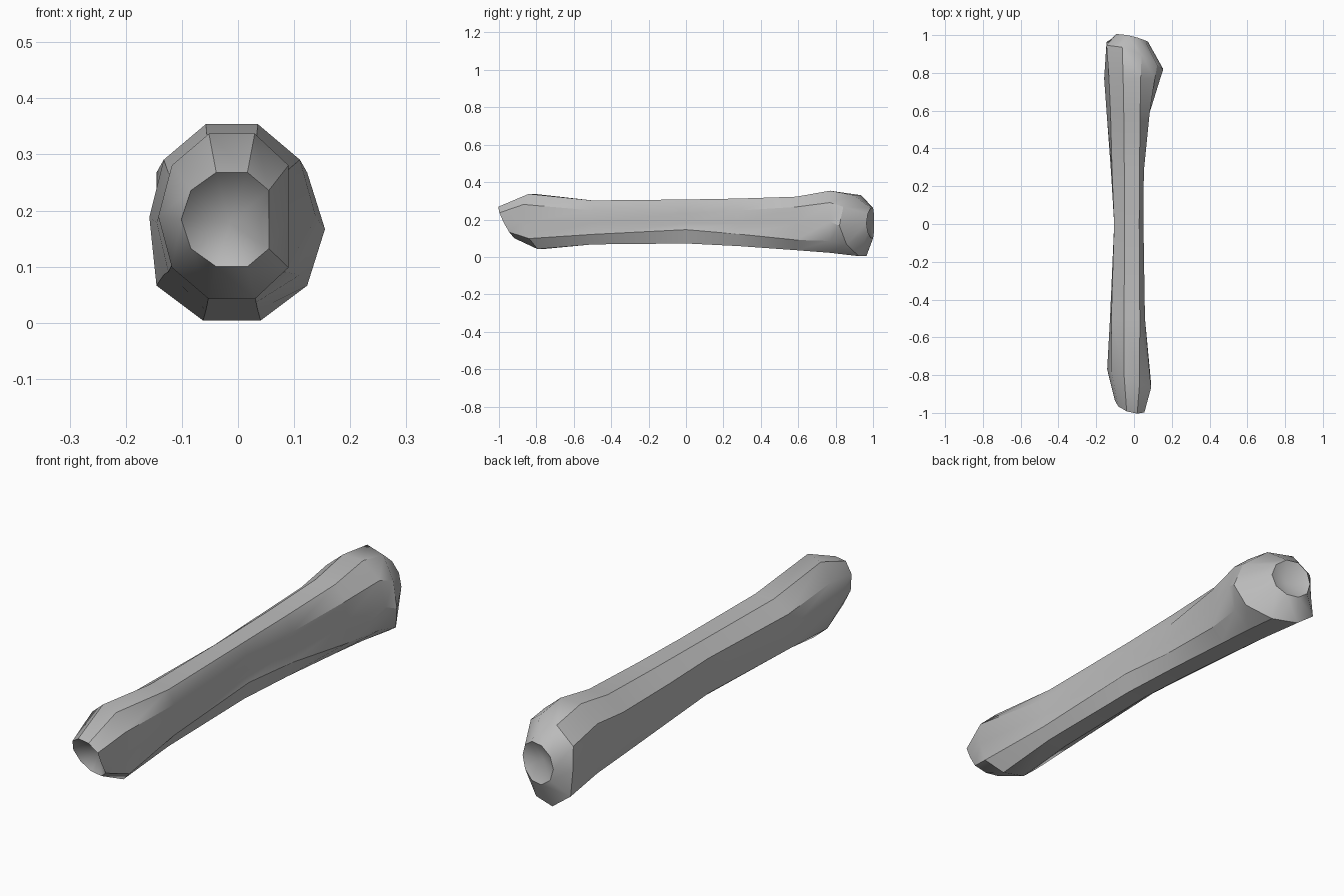
import bpy, bmesh
from math import cos, sin, radians

if "Cube" in bpy.data.objects:
    bpy.data.objects.remove(bpy.data.objects["Cube"])

# Single plain colour
grey = bpy.data.materials.new("plain grey")
grey.use_nodes = True
colour = (0.5, 0.5, 0.5, 1)
grey.diffuse_color = colour
grey.node_tree.nodes["Principled BSDF"].inputs["Base Color"].default_value = colour

SIDES = 10
AXIS_X = -0.011

# Cross-sections from front to back:
# y, half width, left and right limits, bottom, top, tilt in x, tilt in z, side bow, dent
SECTIONS = [
    (-0.955, 0.09, -0.105, 0.055, 0.10, 0.268, -0.02, -0.045, 0, 0),
    (-0.80, 0.132, -0.142, 0.09, 0.042, 0.337, -0.05, -0.025, -0.02, 0),
    (-0.50, 0.135, -0.127, 0.058, 0.067, 0.302, 0, 0, 0, 0.3),
    (0.0, 0.125, -0.105, 0.05, 0.072, 0.307, 0, 0, 0, 1),
    (0.28, 0.13, -0.122, 0.052, 0.058, 0.312, 0, 0, 0, 0.5),
    (0.59, 0.14, -0.145, 0.083, 0.036, 0.322, 0, 0, 0, 0),
    (0.77, 0.15, -0.158, 0.14, 0.022, 0.354, 0, 0, 0, 0),
    (0.935, 0.166, -0.146, 0.155, 0.004, 0.33, -0.065, -0.015, -0.05, 0),
    (0.995, 0.085, -0.095, 0.075, 0.10, 0.262, -0.02, 0, -0.01, 0),
]


def add_ring(bm, y, half, left, right, low, high, tilt_x, tilt_z, bow, dent):
    """One ten-sided section with flattened sides and a dent on its +x side."""
    mid, rise = (low + high) / 2, (high - low) / 2 / sin(radians(72))
    ring = []
    for i in range(SIDES):
        c, s = cos(radians(36 * i)), sin(radians(36 * i))
        x = max(left, min(right, AXIS_X + half * c))
        z = mid + rise * s
        if i == 0:
            x -= 0.02 * dent
            z -= 0.008 * dent
        elif i in (1, SIDES - 1):
            z -= 0.4 * dent * rise * s
        ring.append(bm.verts.new((x, y + tilt_x * c + tilt_z * s + bow * c * c, z)))
    return ring


# Faceted shaft with swollen ends and dimpled caps
bm = bmesh.new()
rings = [add_ring(bm, *section) for section in SECTIONS]
for a, b in zip(rings, rings[1:]):
    for i in range(SIDES):
        j = (i + 1) % SIDES
        bm.faces.new((a[i], a[j], b[j], b[i]))
for ring, dimple in ((rings[0], (-0.015, -0.88, 0.178)), (rings[-1], (-0.01, 0.95, 0.18))):
    centre = bm.verts.new(dimple)
    for i in range(SIDES):
        bm.faces.new((ring[i], ring[(i + 1) % SIDES], centre))
bmesh.ops.recalc_face_normals(bm, faces=bm.faces)

mesh = bpy.data.meshes.new("shaft")
bm.to_mesh(mesh)
bm.free()
mesh.materials.append(grey)
shaft = bpy.data.objects.new("shaft", mesh)
bpy.context.collection.objects.link(shaft)

# Soft shading that keeps the stronger edges crisp
bpy.ops.object.select_all(action="DESELECT")
shaft.select_set(True)
bpy.context.view_layer.objects.active = shaft
bpy.ops.object.shade_smooth_by_angle(angle=radians(35))
